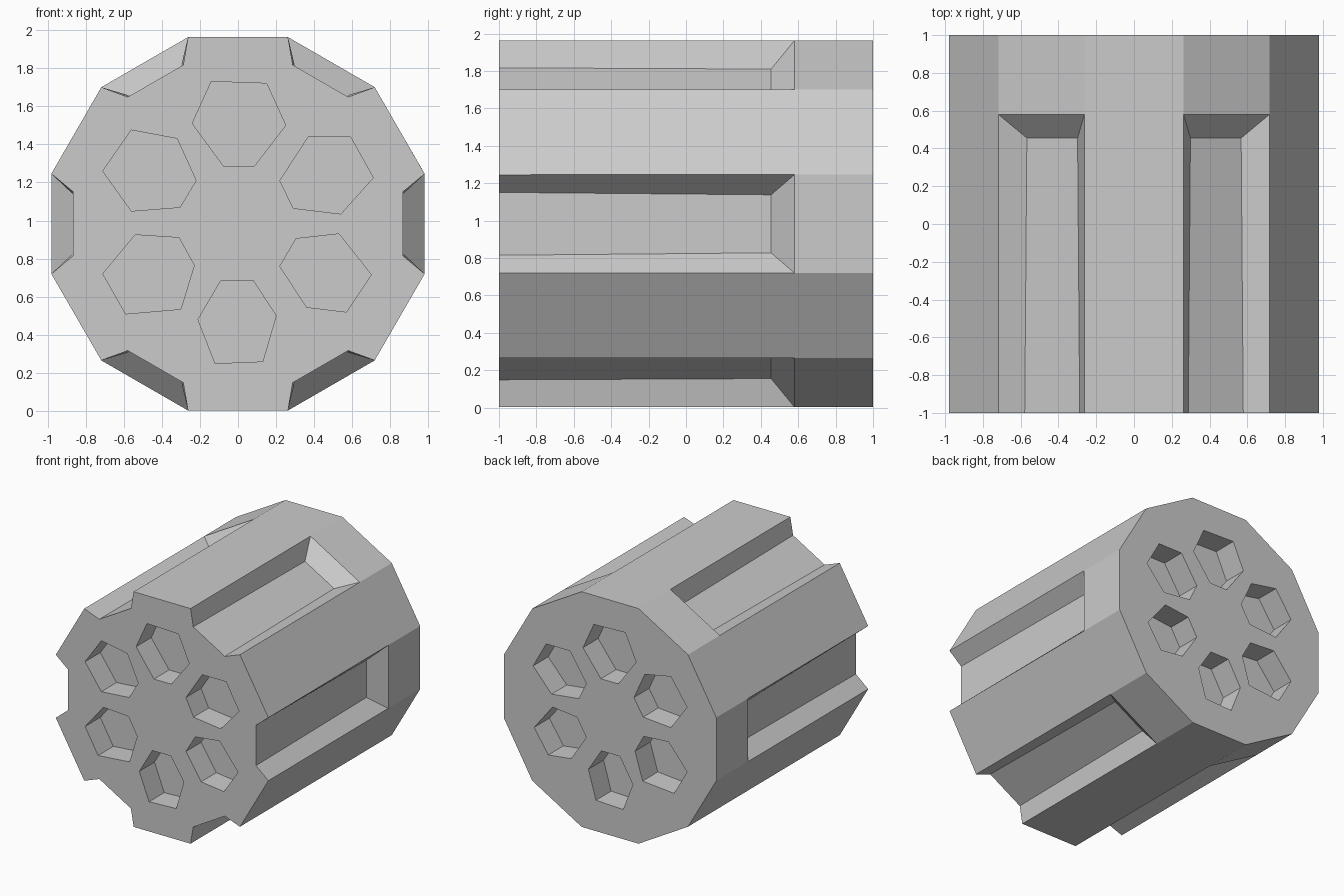
import bpy, bmesh, math

if "Cube" in bpy.data.objects:
    bpy.data.objects.remove(bpy.data.objects["Cube"])

CZ = 0.983            # axis height
APO, HALF = 0.98, 0.263   # facet distance and half width of the 12-sided drum
FLOOR = 0.866         # flute floor distance from axis
POCKET = 0.2          # depth of the hexagonal pockets


def finish(bm, name):
    bmesh.ops.remove_doubles(bm, verts=bm.verts, dist=0.002)
    bmesh.ops.recalc_face_normals(bm, faces=bm.faces)
    mesh = bpy.data.meshes.new(name)
    bm.to_mesh(mesh)
    bm.free()
    obj = bpy.data.objects.new(name, mesh)
    bpy.context.collection.objects.link(obj)
    return obj


def polar(angle, r, t, y):
    """Point at distance r along a facet normal, t sideways, y along the axis."""
    c, s = math.cos(angle), math.sin(angle)
    return (r * c - t * s, y, CZ + r * s + t * c)


# Fluted drum
bm = bmesh.new()


def face(points):
    bm.faces.new([bm.verts.new(p) for p in points])


front, back = [], []
for k in range(6):
    a = math.radians(60 * k)
    b = a + math.radians(30)
    P = lambda r, t, y: polar(a, r, t, y)
    Q = lambda t, y: polar(b, APO, t, y)
    # solid rear band above the flute
    face([P(APO, -HALF, 0.58), P(APO, HALF, 0.58), P(APO, HALF, 1), P(APO, -HALF, 1)])
    # flute end slope, floor and side walls
    face([P(APO, -HALF, 0.58), P(APO, HALF, 0.58), P(FLOOR, 0.155, 0.455), P(FLOOR, -0.155, 0.455)])
    face([P(FLOOR, -0.168, -1), P(FLOOR, 0.168, -1), P(FLOOR, 0.155, 0.455), P(FLOOR, -0.155, 0.455)])
    for s in (-1, 1):
        face([P(APO, s * HALF, -1), P(APO, s * HALF, 0.58),
              P(FLOOR, s * 0.155, 0.455), P(FLOOR, s * 0.168, -1)])
    # plain facet between flutes
    for y0, y1 in ((-1, 0.58), (0.58, 1)):
        face([Q(-HALF, y0), Q(HALF, y0), Q(HALF, y1), Q(-HALF, y1)])
    front += [P(APO, -HALF, -1), P(FLOOR, -0.168, -1), P(FLOOR, 0.168, -1), P(APO, HALF, -1)]
    back += [P(APO, -HALF, 1), P(APO, HALF, 1)]
face(front)
face(back)
drum = finish(bm, "fluted_drum")

# Irregular hexagonal pockets, sunk into both end faces
HEXES = [
    [(-.14, 1.73), (.15, 1.72), (.25, 1.50), (.085, 1.285), (-.075, 1.285), (-.24, 1.51)],
    [(.22, 1.21), (.37, 1.44), (.59, 1.44), (.71, 1.225), (.54, 1.035), (.29, 1.065)],
    [(.22, .76), (.305, .905), (.53, .93), (.70, .715), (.57, .52), (.36, .545)],
    [(-.09, .685), (.08, .685), (.20, .50), (.13, .26), (-.12, .25), (-.21, .48)],
    [(-.23, .765), (-.31, .91), (-.54, .925), (-.71, .72), (-.59, .51), (-.30, .535)],
    [(-.22, 1.21), (-.32, 1.43), (-.56, 1.475), (-.71, 1.26), (-.56, 1.05), (-.305, 1.07)],
]
bm = bmesh.new()
for pts in HEXES:
    for y0, y1 in ((-1.2, -1 + POCKET), (1 - POCKET, 1.2)):
        base = bm.faces.new([bm.verts.new((x, y0, z)) for x, z in pts])
        ext = bmesh.ops.extrude_face_region(bm, geom=[base], use_keep_orig=True)
        for v in ext["geom"]:
            if isinstance(v, bmesh.types.BMVert):
                v.co.y = y1
cutter = finish(bm, "pocket_cutter")
cutter.hide_render = True

mod = drum.modifiers.new("pockets", "BOOLEAN")
mod.operation = "DIFFERENCE"
mod.solver = "EXACT"
mod.object = cutter
bpy.context.view_layer.objects.active = drum
drum.select_set(True)
bpy.ops.object.modifier_apply(modifier=mod.name)
bpy.data.objects.remove(cutter, do_unlink=True)
